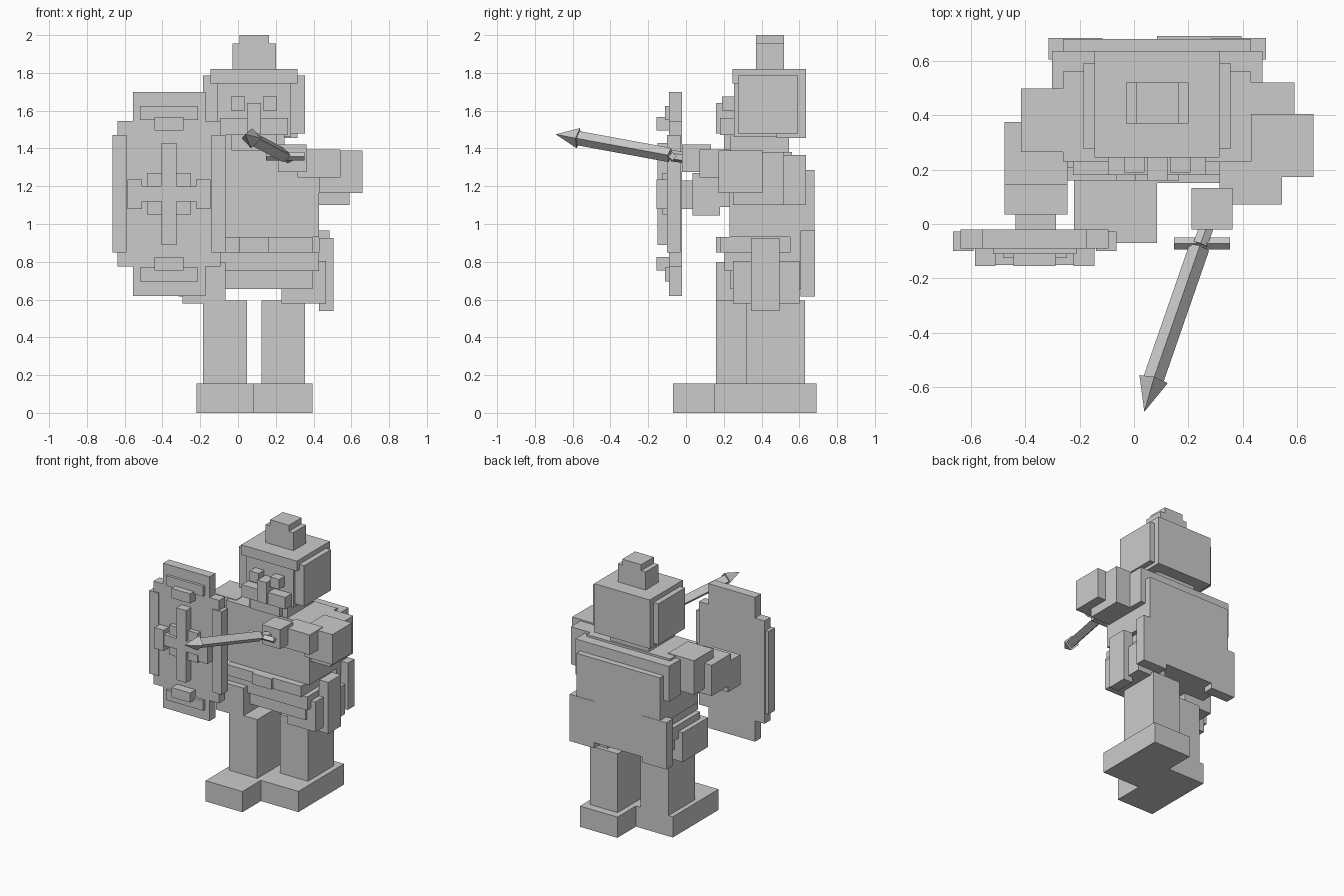
import bpy, bmesh
from mathutils import Vector

CX = 0.085    # centre plane of the body
SX = -0.365   # centre plane of the shield
SZ = 1.16     # mid height of the shield


def build(name, bm):
    bmesh.ops.recalc_face_normals(bm, faces=bm.faces)
    me = bpy.data.meshes.new(name)
    bm.to_mesh(me)
    bm.free()
    ob = bpy.data.objects.new(name, me)
    bpy.context.collection.objects.link(ob)
    return ob


def box(name, x0, x1, y0, y1, z0, z1):
    bm = bmesh.new()
    bmesh.ops.create_cube(bm, size=1)
    for v in bm.verts:
        v.co = Vector(((x0 + x1) / 2 + v.co.x * (x1 - x0),
                       (y0 + y1) / 2 + v.co.y * (y1 - y0),
                       (z0 + z1) / 2 + v.co.z * (z1 - z0)))
    return build(name, bm)


def mid(name, half, *yz, c=CX):
    """Box centred on a plane of constant x."""
    return box(name, c - half, c + half, *yz)


def pair(name, near, far, *yz, c=CX):
    """Two boxes mirrored about a plane of constant x."""
    box(name + "_right", c + near, c + far, *yz)
    box(name + "_left", c - far, c - near, *yz)


def rod(name, a, b, r0, r1, sides=4):
    a, b = Vector(a), Vector(b)
    bm = bmesh.new()
    bmesh.ops.create_cone(bm, cap_ends=True, segments=sides, radius1=r0,
                          radius2=r1, depth=(b - a).length)
    if r1 == 0:
        bmesh.ops.remove_doubles(bm, verts=bm.verts, dist=1e-5)
    rot = (b - a).to_track_quat('Z', 'Y')
    for v in bm.verts:
        v.co = rot @ v.co + (a + b) / 2
    return build(name, bm)


# Feet and legs, left one stepping forward
box("left_foot", -0.22, 0.085, -0.07, 0.47, 0, 0.155)
box("right_foot", 0.085, 0.395, 0.15, 0.69, 0, 0.155)
box("left_leg", -0.185, 0.047, 0.16, 0.47, 0.155, 0.595)
box("right_leg", 0.125, 0.355, 0.32, 0.63, 0.155, 0.595)

# Torso, belt and skirt
mid("pelvis", 0.31, 0.235, 0.60, 0.655, 0.75)
mid("skirt", 0.345, 0.205, 0.60, 0.75, 0.85)
mid("belt", 0.31, 0.18, 0.60, 0.85, 0.93)
mid("belt_buckle", 0.08, 0.16, 0.20, 0.85, 0.93)
mid("torso", 0.345, 0.23, 0.56, 0.93, 1.38)
mid("neck", 0.16, 0.235, 0.545, 1.38, 1.48)

# Thigh guards and hip pouches
box("left_thigh_guard", -0.295, -0.065, 0.16, 0.46, 0.58, 0.80)
box("right_thigh_guard", 0.23, 0.465, 0.25, 0.60, 0.58, 0.805)
box("right_hip_pouch", 0.43, 0.505, 0.345, 0.495, 0.54, 0.925)

# Cape in layers
mid("cape_yoke", 0.387, 0.495, 0.635, 1.10, 1.365)
mid("cape_lining", 0.345, 0.55, 0.635, 0.66, 1.30)
mid("cape_back", 0.345, 0.60, 0.68, 0.655, 1.285)
pair("cape_side", 0.20, 0.40, 0.605, 0.683, 0.615, 0.965)

# Head and helmet
mid("head", 0.195, 0.255, 0.60, 1.46, 1.76)
mid("helmet_cap", 0.23, 0.245, 0.635, 1.745, 1.82)
mid("helmet_back", 0.23, 0.48, 0.635, 1.455, 1.75)
pair("helmet_cheek", 0.19, 0.27, 0.275, 0.592, 1.48, 1.785)
mid("crest_base", 0.115, 0.37, 0.52, 1.82, 1.955)
mid("crest_top", 0.078, 0.37, 0.52, 1.955, 2.0)

# Face
pair("eye", 0.047, 0.122, 0.19, 0.27, 1.60, 1.675)
mid("nose", 0.038, 0.16, 0.26, 1.48, 1.64)
mid("moustache", 0.18, 0.18, 0.26, 1.47, 1.56)
mid("beard", 0.12, 0.20, 0.26, 1.39, 1.47)

# Right arm
box("right_shoulder", 0.36, 0.59, 0.25, 0.52, 1.10, 1.38)
box("right_elbow", 0.43, 0.66, 0.172, 0.405, 1.165, 1.39)
box("right_forearm", 0.315, 0.543, 0.072, 0.23, 1.245, 1.395)
box("right_hand", 0.212, 0.362, -0.02, 0.133, 1.275, 1.42)

# Left arm
box("left_shoulder", -0.415, -0.2, 0.265, 0.497, 1.13, 1.385)
box("left_upper_arm", -0.475, -0.245, 0.145, 0.375, 1.09, 1.32)
box("left_forearm", -0.475, -0.245, 0.035, 0.18, 1.045, 1.27)
box("left_hand", -0.435, -0.287, -0.03, 0.05, 1.08, 1.23)

# Sword
rod("sword_grip", (0.275, 0.01, 1.348), (0.243, -0.075, 1.362), 0.03, 0.03, 6)
rod("sword_guard", (0.147, -0.072, 1.358), (0.353, -0.072, 1.358), 0.022, 0.022)
rod("sword_blade", (0.24, -0.085, 1.365), (0.07, -0.575, 1.455), 0.038, 0.038)
rod("sword_tip", (0.072, -0.57, 1.454), (0.038, -0.69, 1.475), 0.054, 0.0)

# Shield plates
mid("shield_tall_plate", 0.192, -0.09, -0.02, 0.62, 1.70, c=SX)
mid("shield_wide_plate", 0.272, -0.09, -0.02, 0.775, 1.545, c=SX)
pair("shield_rim", 0.225, 0.30, -0.10, -0.028, 0.85, 1.47, c=SX)

# Shield ornaments, repeated top and bottom
for name, s in (("top", 1), ("bottom", -1)):
    for part, half, y, d0, d1 in (("bar", 0.153, -0.11, 0.39, 0.465),
                                  ("stud", 0.077, -0.155, 0.335, 0.407)):
        za, zb = sorted((SZ + s * d0, SZ + s * d1))
        mid(f"shield_{part}_{name}", half, y, -0.06, za, zb, c=SX)

# Shield cross
mid("cross_upright", 0.04, -0.15, -0.06, 0.89, 1.43, c=SX)
mid("cross_arm", 0.19, -0.15, -0.06, 1.12, 1.20, c=SX)
mid("cross_centre", 0.117, -0.125, -0.06, 1.05, 1.27, c=SX)
pair("cross_end", 0.143, 0.22, -0.155, -0.06, 1.08, 1.235, c=SX)
